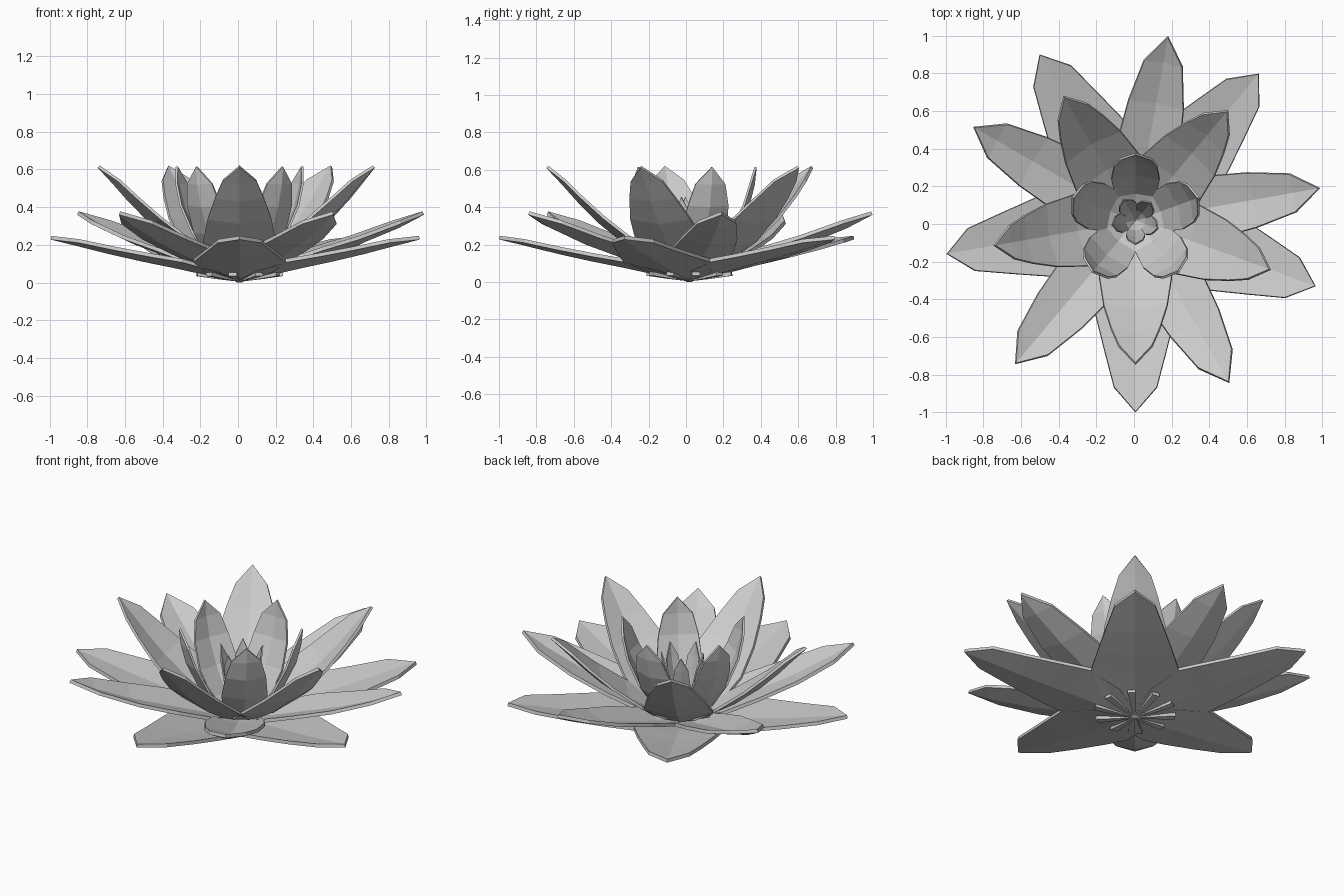
import bpy
import bmesh
from math import cos, sin, radians, hypot

cube = bpy.data.objects.get("Cube")
if cube:
    bpy.data.objects.remove(cube, do_unlink=True)

CENTRE = (0.008, 0.018, 0)
STEP = 70  # turn between neighbouring petals of a ring

grey = bpy.data.materials.new("petal_grey")
grey.use_nodes = True
colour = (0.6, 0.6, 0.6, 1)
grey.diffuse_color = colour
grey.node_tree.nodes["Principled BSDF"].inputs["Base Color"].default_value = colour


def add_object(name, bm):
    mesh = bpy.data.meshes.new(name)
    bm.to_mesh(mesh)
    bm.free()
    mesh.materials.append(grey)
    obj = bpy.data.objects.new(name, mesh)
    obj.location = CENTRE
    bpy.context.collection.objects.link(obj)
    return obj


def petal(name, profile, angle, cup, thickness):
    """Creased petal: profile rows are (radius, height, half width), tip last."""
    bm = bmesh.new()
    a = radians(angle)
    rows = []
    for i, (r, z, w) in enumerate(profile):
        r0, z0, _ = profile[max(i - 1, 0)]
        r1, z1, _ = profile[min(i + 1, len(profile) - 1)]
        size = hypot(r1 - r0, z1 - z0)
        nr, nz = -(z1 - z0) / size, (r1 - r0) / size
        row = []
        for side in ((-1, 0, 1) if w else (0,)):
            lift = cup * w * abs(side)
            rr, zz, t = r + nr * lift, z + nz * lift, side * w
            row.append(bm.verts.new((rr * cos(a) - t * sin(a), rr * sin(a) + t * cos(a), zz)))
        rows.append(row)
    for low, high in zip(rows, rows[1:]):
        for k in range(2):
            if len(high) == 1:
                bm.faces.new((low[k], high[0], low[k + 1]))
            else:
                bm.faces.new((low[k], high[k], high[k + 1], low[k + 1]))
    obj = add_object(name, bm)
    solid = obj.modifiers.new("thickness", "SOLIDIFY")
    solid.thickness = thickness
    solid.offset = 1


def ring(name, profile, start, cup, thickness):
    for i in range(5):
        petal(f"{name}_{i + 1}", profile, start + STEP * i, cup, thickness)


# Rings of petals, from the spread outer ones to the central bud
ring("outer_petal", [(0, 0.005, 0.03), (0.16, 0.035, 0.18), (0.36, 0.078, 0.245), (0.52, 0.11, 0.21),
                     (0.7, 0.15, 0.165), (0.89, 0.197, 0.115), (1.018, 0.228, 0)], -90, 0.12, 0.02)
ring("second_petal", [(0, 0.015, 0.03), (0.2, 0.06, 0.15), (0.42, 0.13, 0.17), (0.64, 0.2, 0.15),
                      (0.86, 0.29, 0.105), (0.995, 0.36, 0)], -130, 0.22, 0.02)
ring("middle_petal", [(0, 0.02, 0.03), (0.16, 0.08, 0.16), (0.32, 0.18, 0.195), (0.48, 0.31, 0.17),
                      (0.6, 0.43, 0.13), (0.685, 0.525, 0.09), (0.765, 0.61, 0)], -90, 0.2, 0.016)
ring("inner_petal", [(0, 0.025, 0.03), (0.15, 0.11, 0.11), (0.25, 0.25, 0.13), (0.32, 0.4, 0.115),
                     (0.35, 0.52, 0.085), (0.36, 0.615, 0)], -50, 0.22, 0.012)
ring("bud_petal", [(0, 0.03, 0.015), (0.06, 0.12, 0.042), (0.095, 0.25, 0.052), (0.118, 0.37, 0.04),
                   (0.13, 0.455, 0)], -90, 0.25, 0.008)

# Thin ribs fanned out beneath the flower
for i in range(10):
    petal(f"base_rib_{i + 1}", [(0.01, 0.005, 0.006), (0.12, 0.018, 0.014), (0.23, 0.034, 0.022)],
          i * 36 + 9, 0, 0.02)

# Small pointed base
bm = bmesh.new()
bmesh.ops.create_cone(bm, cap_ends=True, segments=8, radius1=0.012, radius2=0.06, depth=0.025)
bmesh.ops.translate(bm, verts=bm.verts, vec=(0, 0, 0.0125))
add_object("flower_base", bm)
